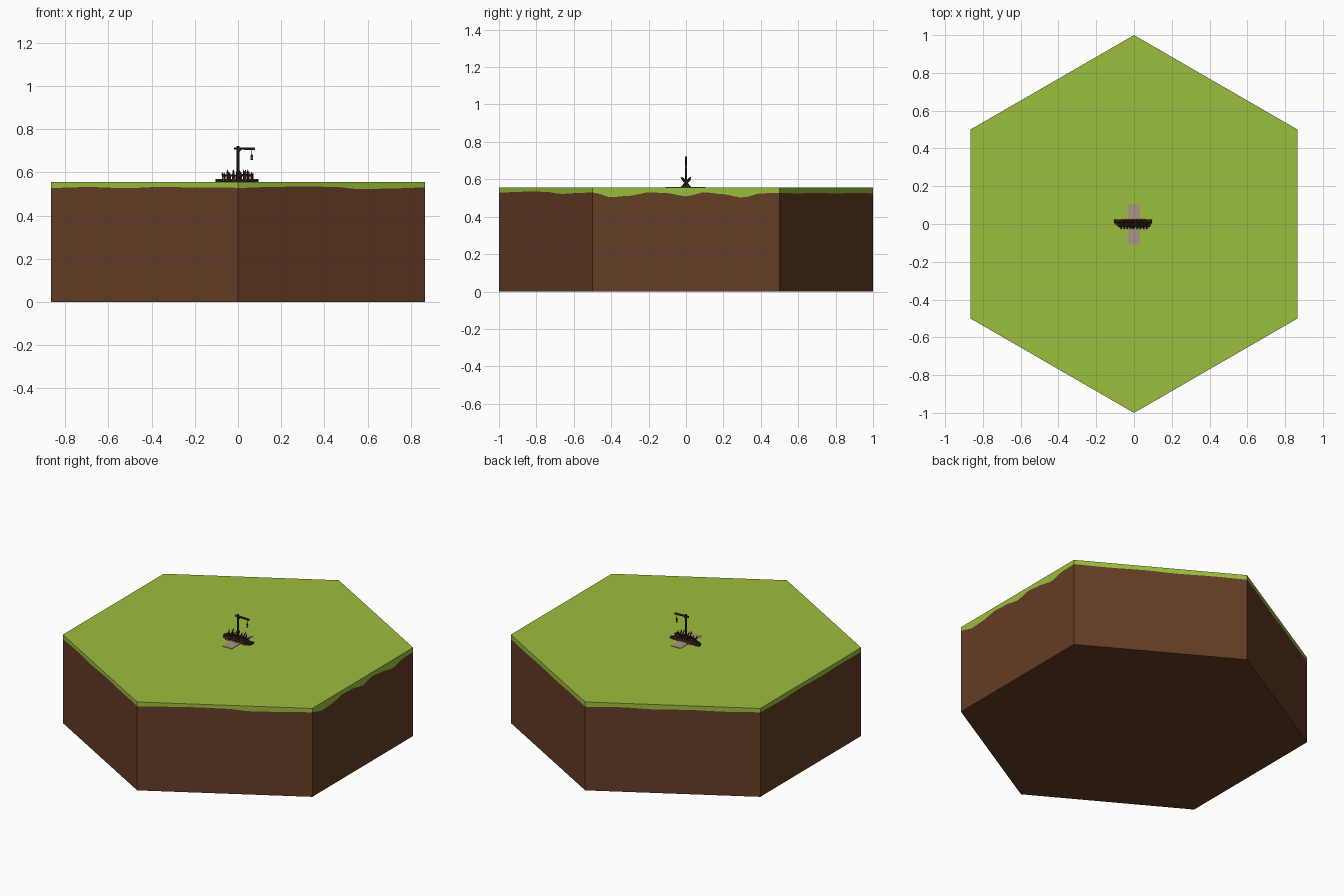
import bpy, bmesh, math, random
from mathutils import Vector

if "Cube" in bpy.data.objects:
    bpy.data.objects.remove(bpy.data.objects["Cube"])

random.seed(4)
TOP = 0.555


def material(name, r, g, b):
    lin = lambda c: ((c / 255 + 0.055) / 1.055) ** 2.4 if c > 10 else c / 255 / 12.92
    m = bpy.data.materials.new(name)
    m.diffuse_color = (lin(r), lin(g), lin(b), 1)
    m.use_nodes = True
    m.node_tree.nodes["Principled BSDF"].inputs["Base Color"].default_value = m.diffuse_color
    return m


GRASS = material("grass green", 155, 190, 61)
SOIL = material("soil brown", 100, 61, 37)
DARK = material("dark wood", 66, 40, 28)
WOOD = material("weathered wood", 98, 74, 54)
STONE = material("path stone", 170, 149, 134)
METAL = material("dark iron", 50, 46, 44)
GLOW = material("lantern glass", 165, 150, 80)


def finish(bm, name, mat):
    bmesh.ops.recalc_face_normals(bm, faces=bm.faces)
    me = bpy.data.meshes.new(name)
    bm.to_mesh(me)
    bm.free()
    me.materials.append(mat)
    ob = bpy.data.objects.new(name, me)
    bpy.context.collection.objects.link(ob)
    return ob


def box(name, mat, centre, size, rot_z=0):
    bm = bmesh.new()
    bmesh.ops.create_cube(bm, size=1)
    for v in bm.verts:
        v.co = Vector((v.co.x * size[0], v.co.y * size[1], v.co.z * size[2]))
    ob = finish(bm, name, mat)
    ob.location = centre
    ob.rotation_euler.z = rot_z
    return ob


def rod(name, mat, a, b, r, sides=6, tip=0.0):
    """Round bar from a to b, optionally sharpened over the last tip length."""
    a, b = Vector(a), Vector(b)
    length = (b - a).length
    rings = [(0, r), (length - tip, r)] + ([(length, r * 0.1)] if tip else [])
    bm = bmesh.new()
    loops = [[bm.verts.new((rr * math.cos(math.tau * i / sides),
                            rr * math.sin(math.tau * i / sides), z))
              for i in range(sides)] for z, rr in rings]
    for lo, hi in zip(loops, loops[1:]):
        for i in range(sides):
            j = (i + 1) % sides
            bm.faces.new((lo[i], lo[j], hi[j], hi[i]))
    bm.faces.new(loops[0][::-1])
    bm.faces.new(loops[-1])
    ob = finish(bm, name, mat)
    ob.location = a
    ob.rotation_euler = (b - a).to_track_quat('Z', 'Y').to_euler()
    return ob


# Hexagonal tile: the grass edge dips in a different wave on each side
WAVES = [  # grass edge heights along each side, counter-clockwise from the right
    [.53, .505, .512, .53, .526, .509, .53, .52, .502, .525, .527],
    [.527, .525, .528, .524, .527, .525],
    [.525, .53, .524, .529, .526, .53],
    [.53, .525, .531, .526, .53, .528],
    [.528, .532, .527, .533, .529, .53],
    [.528, .532, .535, .533, .522, .526, .53],
]


def wave(side, t):
    h = WAVES[side]
    p = t * (len(h) - 1)
    i = min(int(p), len(h) - 2)
    f = (1 - math.cos(math.pi * (p - i))) / 2
    return h[i] * (1 - f) + h[i + 1] * f


rim = []
SEG = 24
corners = [Vector((math.cos(math.radians(60 * k - 30)),
                   math.sin(math.radians(60 * k - 30)))) for k in range(6)]
for k in range(6):
    for s in range(SEG):
        p = corners[k].lerp(corners[(k + 1) % 6], s / SEG)
        rim.append((p.x, p.y, wave(k, s / SEG)))


def tile_part(name, mat, flat_z):
    bm = bmesh.new()
    edge = [bm.verts.new(p) for p in rim]
    flat = [bm.verts.new((x, y, flat_z)) for x, y, _ in rim]
    for i in range(len(rim)):
        j = (i + 1) % len(rim)
        bm.faces.new((edge[i], edge[j], flat[j], flat[i]))
    cap = bm.faces.new(flat)
    ob = finish(bm, name, mat)
    # the shell is open, so make its faces point outward
    me = ob.data
    if (me.polygons[-1].normal.z > 0) != (flat_z > 0.1):
        me.flip_normals()


tile_part("grass_top", GRASS, TOP)
tile_part("soil_block", SOIL, 0.0)

# Stone path through the barricade
box("stone_path", STONE, (0, -0.003, TOP + 0.001), (0.066, 0.212, 0.004))

# Ground beams lying along the barricade
rod("back_beam", DARK, (-0.105, 0.014, TOP + 0.007), (0.095, 0.014, TOP + 0.007), 0.009)
rod("front_beam", DARK, (-0.085, -0.008, TOP + 0.007), (0.085, -0.008, TOP + 0.007), 0.008)
box("left_foot_board", DARK, (-0.085, 0.008, TOP + 0.005), (0.03, 0.03, 0.008), 0.1)
box("right_foot_board", DARK, (0.075, 0.008, TOP + 0.005), (0.034, 0.03, 0.008), -0.1)
rod("middle_rail", DARK, (-0.07, 0.0, TOP + 0.03), (0.07, 0.0, TOP + 0.032), 0.006)

# Crossed, sharpened stakes leaning forward and backward in turn
for i in range(17):
    x = -0.068 + i * 0.0085
    lean = -1 if i % 2 else 1
    top = TOP + random.uniform(0.042, 0.06)
    rod("stake_%02d" % i, WOOD if i % 3 == 0 else DARK,
        (x, -lean * 0.025, TOP),
        (x + random.uniform(-0.006, 0.006), lean * random.uniform(0.018, 0.03), top),
        0.0042, 5, 0.014)

# Lamp post with arm and brace
rod("lamp_post", DARK, (0, 0, TOP), (0, 0, 0.722), 0.0065)
rod("lamp_arm", DARK, (-0.018, 0, 0.711), (0.078, 0, 0.709), 0.006)
rod("arm_brace", DARK, (0.001, 0, 0.693), (0.016, 0, 0.709), 0.003)

# Hanging lantern
rod("lantern_chain", METAL, (0.064, 0, 0.68), (0.064, 0, 0.708), 0.0018, 4)
rod("lantern_cap", METAL, (0.064, 0, 0.674), (0.064, 0, 0.685), 0.0065, 6, 0.008)
rod("lantern_glass", GLOW, (0.064, 0, 0.662), (0.064, 0, 0.674), 0.005)
rod("lantern_base", METAL, (0.064, 0, 0.658), (0.064, 0, 0.662), 0.006)
